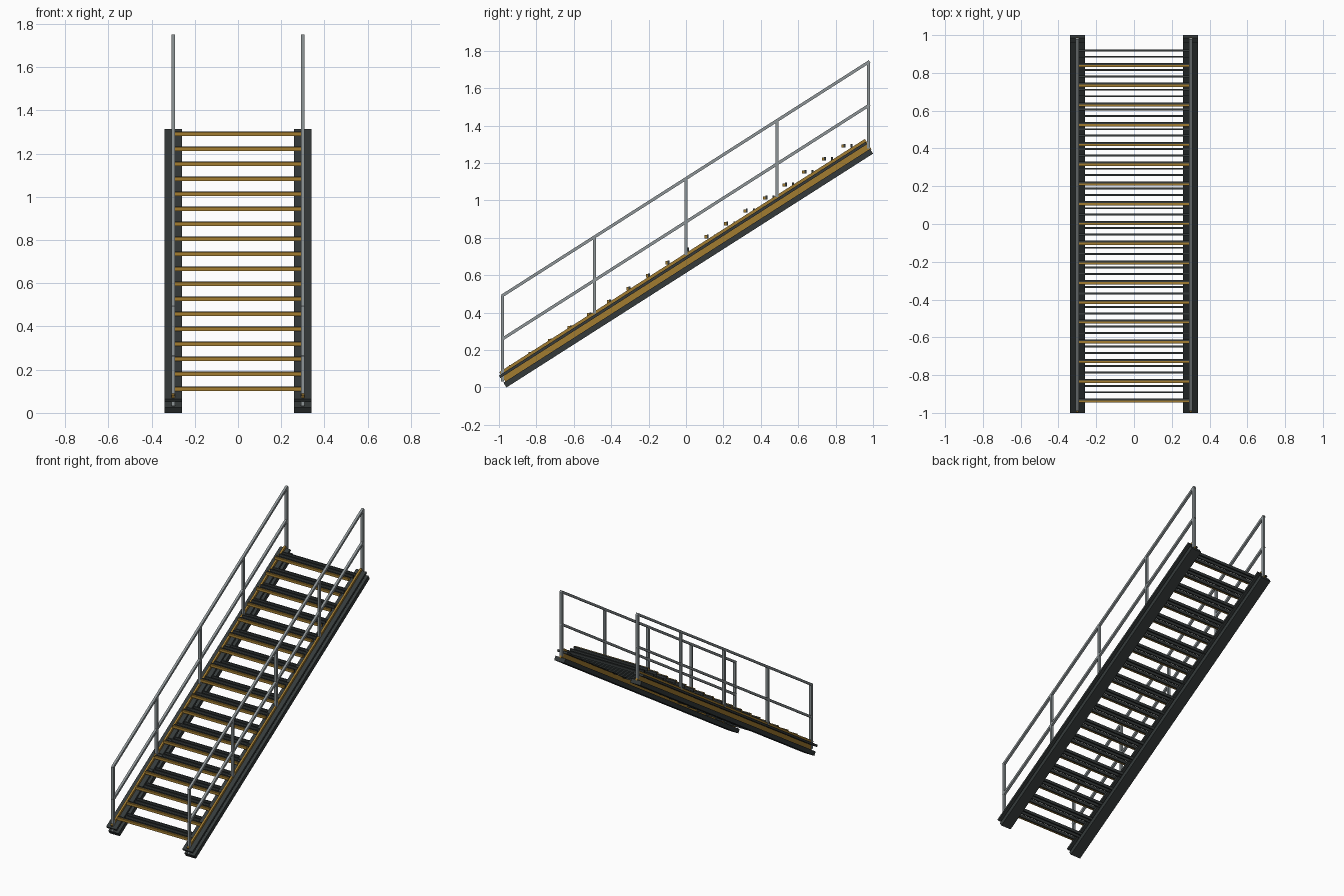
import bpy, bmesh, math
from mathutils import Vector, Matrix

if "Cube" in bpy.data.objects:
    bpy.data.objects.remove(bpy.data.objects["Cube"])


def material(name, rgb):
    m = bpy.data.materials.new(name)
    m.diffuse_color = (*rgb, 1)
    m.use_nodes = True
    m.node_tree.nodes["Principled BSDF"].inputs["Base Color"].default_value = m.diffuse_color
    return m


DARK = material("dark steel", (0.035, 0.042, 0.042))
GOLD = material("safety ochre", (0.36, 0.2, 0.03))
GREY = material("rail grey", (0.27, 0.3, 0.31))

# The slope frame: s runs up the stair, t is square to it
ANGLE = math.atan2(1.25, 1.96)
START = Vector((0, -0.96, 0))
LENGTH = 2.325
SLOPE = Matrix.Translation(START) @ Matrix.Rotation(ANGLE, 4, 'X')


def box(name, mat, x, y, z, frame=Matrix.Identity(4)):
    """Box from (min, max) ranges, placed in the given frame."""
    bm = bmesh.new()
    bmesh.ops.create_cube(bm, size=1)
    for v in bm.verts:
        v.co = frame @ Vector([(r[0] + r[1]) / 2 + c * (r[1] - r[0])
                               for r, c in zip((x, y, z), v.co)])
    me = bpy.data.meshes.new(name)
    bm.to_mesh(me)
    bm.free()
    me.materials.append(mat)
    ob = bpy.data.objects.new(name, me)
    bpy.context.collection.objects.link(ob)
    return ob


def around(c, size):
    return (c - size / 2, c + size / 2)


def rail_z(y):
    return 1.117 + y * math.tan(ANGLE)


for side, label in ((-1, "left"), (1, "right")):
    cx = 0.3 * side
    # Stringer beam: two dark flanges on an ochre web that rises as a fin
    box(label + "_lower_flange", DARK, around(cx, 0.08), (0, LENGTH), (0, 0.03), SLOPE)
    box(label + "_upper_flange", DARK, around(cx, 0.08), (0, LENGTH), (0.06, 0.075), SLOPE)
    box(label + "_web_fin", GOLD, around(cx, 0.014), (0.012, LENGTH + 0.005), (0.025, 0.09), SLOPE)

    # Handrail posts, the end ones reaching down into the beam
    for i, y in enumerate((-0.98, -0.49, 0, 0.487, 0.975)):
        drop = 0.46 if i in (0, 4) else 0.41
        box(f"{label}_post_{i + 1}", GREY, around(cx, 0.017), around(y, 0.016),
            (rail_z(y) - drop, rail_z(y)))

    # Sloping top and middle rails
    for name, down in (("hand_rail", 0), ("middle_rail", 0.232)):
        y0 = -0.985
        frame = (Matrix.Translation((0, y0, rail_z(y0) - down))
                 @ Matrix.Rotation(ANGLE, 4, 'X'))
        box(f"{label}_{name}", GREY, around(cx, 0.017),
            (0, 1.967 / math.cos(ANGLE)), around(0, 0.016), frame)

# Open treads: an ochre nosing followed by three dark bars
for i in range(18):
    y, z = -0.94 + 0.1045 * i, 0.111 + 0.0694 * i
    box(f"tread_nosing_{i + 1}", GOLD, (-0.292, 0.292), around(y, 0.012), around(z, 0.018))
    for j, dy in enumerate((0.011, 0.049, 0.083)):
        box(f"tread_bar_{i + 1}_{j + 1}", DARK, (-0.292, 0.292),
            around(y + dy, 0.01), around(z + 0.002, 0.02))
